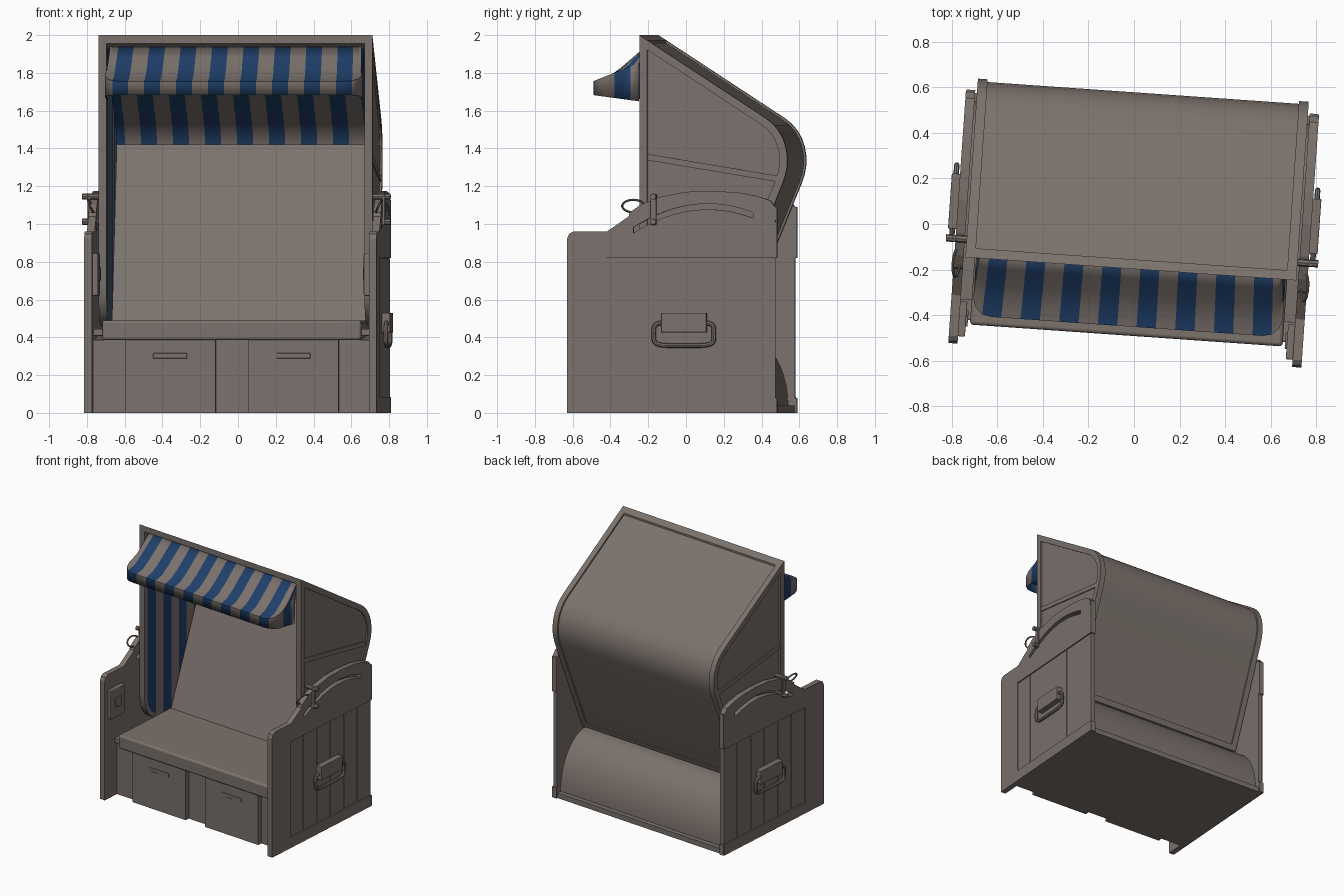
import bpy, bmesh, math
from mathutils import Matrix

if "Cube" in bpy.data.objects:
    bpy.data.objects.remove(bpy.data.objects["Cube"])

TURN = Matrix.Rotation(math.radians(-4), 4, 'Z')   # whole chair is slightly turned


def material(name, rgb):
    m = bpy.data.materials.new(name)
    m.diffuse_color = (*rgb, 1)
    m.use_nodes = True
    m.node_tree.nodes["Principled BSDF"].inputs["Base Color"].default_value = m.diffuse_color
    return m


GREY = material("warm grey", (0.20, 0.168, 0.150))
BLUE = material("stripe blue", (0.014, 0.050, 0.145))


def finish(name, bm, recalc=True):
    if recalc:
        bmesh.ops.recalc_face_normals(bm, faces=bm.faces)
    me = bpy.data.meshes.new(name)
    bm.to_mesh(me)
    bm.free()
    me.materials.append(GREY)
    me.materials.append(BLUE)
    ob = bpy.data.objects.new(name, me)
    bpy.context.collection.objects.link(ob)
    return ob


def smooth(ob, angle=30):
    bpy.ops.object.select_all(action='DESELECT')
    ob.select_set(True)
    bpy.context.view_layer.objects.active = ob
    bpy.ops.object.shade_smooth_by_angle(angle=math.radians(angle))


def sides(mirror):
    return (1, -1) if mirror else (1,)


def prism(name, prof, x0, x1, mirror=False, bevel=0):
    """Extrude a (y, z) profile along x."""
    bm = bmesh.new()
    for s in sides(mirror):
        a = [bm.verts.new((s * x0, y, z)) for y, z in prof]
        b = [bm.verts.new((s * x1, y, z)) for y, z in prof]
        bm.faces.new(a)
        bm.faces.new(b[::-1])
        for i in range(len(a)):
            bm.faces.new((a[i - 1], a[i], b[i], b[i - 1]))
    ob = finish(name, bm)
    if bevel:
        mod = ob.modifiers.new("bevel", 'BEVEL')
        mod.width, mod.segments, mod.limit_method = bevel, 3, 'ANGLE'
    return ob


def box(name, x0, x1, y0, y1, z0, z1, mirror=False, bevel=0):
    return prism(name, [(y0, z0), (y1, z0), (y1, z1), (y0, z1)], x0, x1, mirror, bevel)


def strip(name, outer, inner, x0, x1, closed=False, mirror=False):
    """Solid band between two matching (y, z) paths."""
    bm = bmesh.new()
    for s in sides(mirror):
        st = [[bm.verts.new((s * x, *p)) for x, p in ((x0, o), (x1, o), (x1, i), (x0, i))]
              for o, i in zip(outer, inner)]
        for k in range(0 if closed else 1, len(st)):
            for c in range(4):
                bm.faces.new((st[k - 1][c - 1], st[k - 1][c], st[k][c], st[k][c - 1]))
        if not closed:
            bm.faces.new(st[0])
            bm.faces.new(st[-1])
    return finish(name, bm)


def tube(name, pts, r, cyclic=False):
    """Round bar through points, mirrored to both sides."""
    cu = bpy.data.curves.new(name, 'CURVE')
    cu.dimensions, cu.bevel_depth, cu.bevel_resolution, cu.use_fill_caps = '3D', r, 2, True
    for s in (1, -1):
        sp = cu.splines.new('POLY')
        sp.points.add(len(pts) - 1)
        for p, (x, y, z) in zip(sp.points, pts):
            p.co = (s * x, y, z, 1)
        sp.use_cyclic_u = cyclic
    cu.materials.append(GREY)
    ob = bpy.data.objects.new(name, cu)
    bpy.context.collection.objects.link(ob)
    bpy.ops.object.select_all(action='DESELECT')
    ob.select_set(True)
    bpy.context.view_layer.objects.active = ob
    bpy.ops.object.convert(target='MESH')
    smooth(bpy.context.view_layer.objects.active, 40)


def inset(pts, d):
    """Move a clockwise convex outline inward by d."""
    out, n = [], len(pts)
    norm = []
    for i in range(n):
        (a, b), (c, e) = pts[i], pts[(i + 1) % n]
        l = math.hypot(c - a, e - b)
        norm.append(((e - b) / l, -(c - a) / l))
    for i in range(n):
        p, q = norm[i - 1], norm[i]
        k = d / (1 + p[0] * q[0] + p[1] * q[1])
        out.append((pts[i][0] + k * (p[0] + q[0]), pts[i][1] + k * (p[1] + q[1])))
    return out


def is_blue(x):
    return int((abs(x) + 0.0425) / 0.085) % 2


# --- base with rounded back drum, drawers, seat ---
drum = [(0.2 + 0.29 * math.cos(t), 0.04 + 0.40 * math.sin(t))
        for t in [math.radians(7.5 * k) for k in range(12)]]
smooth(prism("base", [(-0.44, 0), (0.525, 0), (0.525, 0.04)] + drum + [(-0.44, 0.385)], -0.737, 0.737))
box("drawers", 0.087, 0.567, -0.475, -0.43, 0.0, 0.386, True)
box("drawer_grips", 0.237, 0.417, -0.480, -0.47, 0.288, 0.316, True, 0.003)
smooth(box("seat", -0.687, 0.687, -0.49, 0.2, 0.385, 0.49, bevel=0.015))
prism("backrest", [(0.08, 0.47), (0.45, 1.42), (0.53, 1.40), (0.17, 0.47)], -0.675, 0.675)

# --- side panels: recessed planks framed by boards, guide slot cut through ---
top = [(0.527, 1.09), (0.50, 1.125), (0.42, 1.15), (0.33, 1.167),
       (0.19, 1.175), (0.05, 1.17), (-0.09, 1.142), (-0.19, 1.10), (-0.245, 1.06), (-0.25, 1.04),
       (-0.366, 0.96)]
front = [(-0.366, 0.96), (-0.545, 0.96), (-0.567, 0.947), (-0.577, 0.92), (-0.577, 0)]
panels = [prism("side_panels", [(0.527, 0)] + top + front[1:], 0.735, 0.765, True),
          prism("side_frames", [(0.53, 0.82)] + top + front[1:] + [(0.53, 0), (0.53, 0.083), (-0.374, 0.083),
                                                                  (-0.374, 0.82)], 0.764, 0.776, True)]
ys = [-0.225 + 0.635 * k / 24 for k in range(25)]
rail = [(y, 1.092 - 0.8 * (y - 0.17) ** 2) for y in ys]
cutter = strip("guide_slot_cutter", [(y, z + 0.015) for y, z in rail], [(y, z - 0.015) for y, z in rail],
               0.72, 0.80, mirror=True)
cutter.hide_render = True
cutter.hide_viewport = True
cutter.display_type = 'WIRE'
for ob in panels:
    mod = ob.modifiers.new("slot", 'BOOLEAN')
    mod.operation, mod.object = 'DIFFERENCE', cutter
for k in range(6):
    y = -0.373 + k * 0.1505
    box("side_plank", 0.764, 0.769, y, y + 0.1485, 0.085, 0.818, True)
for z0, z1 in ((0, 0.08), (0.82, 1.09)):
    box("rear_batten", 0.735, 0.774, 0.51, 0.537, z0, z1, True)
box("folding_table", 0.705, 0.736, -0.545, -0.39, 0.62, 0.845, True, 0.006)
box("table_hinge", 0.697, 0.736, -0.50, -0.43, 0.70, 0.77, True, 0.004)
box("seat_ledge", 0.68, 0.736, -0.47, -0.38, 0.41, 0.445, True, 0.004)

# --- latch and carry handles ---
box("latch_bar", 0.775, 0.79, -0.133, -0.103, 0.995, 1.16, True, 0.004)
for z in (1.145, 1.012):
    tube("latch_peg", [(0.70, -0.118, z), (0.818, -0.118, z)], 0.016)
ring = [2 * math.pi * k / 28 for k in range(28)]
tube("latch_ring", [(0.765 + 0.015 * math.sin(t), -0.225 + 0.06 * math.cos(t), 1.095 + 0.033 * math.sin(t))
                    for t in ring], 0.006, True)


def power(v):
    return math.copysign(abs(v) ** 0.4, v)


tube("carry_handle", [(0.793, 0.044 + 0.16 * power(math.cos(t)), 0.418 + 0.062 * power(math.sin(t)))
                      for t in ring], 0.012, True)
box("handle_block", 0.765, 0.812, -0.076, 0.166, 0.425, 0.53, True, 0.004)

# --- hood: side walls, rims, crossbars and bent shell ---
hood = [(-0.197, 2.0), (0.475, 1.56), (0.51, 1.532), (0.54, 1.497), (0.563, 1.458), (0.58, 1.41),
        (0.588, 1.36), (0.588, 1.31), (0.58, 1.265), (0.565, 1.218), (0.255, 0.46), (0.0, 0.46),
        (-0.08, 0.475), (-0.145, 0.52), (-0.185, 0.59), (-0.197, 0.67)]
prism("hood_sides", inset(hood, 0.01), 0.688, 0.715, True)
smooth(strip("hood_rims", hood, inset(hood, 0.042), 0.684, 0.727, True, True))
prism("hood_crossbars", [(-0.16, 1.372), (0.55, 1.253), (0.55, 1.22), (-0.16, 1.338)], 0.70, 0.723, True)
smooth(strip("hood_shell", inset(hood, 0.012)[:11], inset(hood, 0.03)[:11], -0.69, 0.69))
prism("hood_top_bar", [(-0.197, 2.0), (-0.155, 1.9725), (-0.155, 1.93), (-0.197, 1.955)], -0.69, 0.69)
prism("hood_bottom_bar", [(0.271, 0.50), (0.255, 0.46), (0.215, 0.46), (0.231, 0.50)], -0.69, 0.69)

# --- striped lining on the inside of the roof and back, blue in the middle ---
bm = bmesh.new()
xs = [-0.684] + [0.0425 * k for k in range(-15, 16, 2)] + [0.684]
grid = [[bm.verts.new((x, *p)) for p in inset(hood, 0.034)[:11]] for x in xs]
for i in range(len(xs) - 1):
    for j in range(10):
        f = bm.faces.new((grid[i][j], grid[i][j + 1], grid[i + 1][j + 1], grid[i + 1][j]))
        f.material_index = 1 - is_blue((xs[i] + xs[i + 1]) / 2)
smooth(finish("roof_lining", bm, False))

# --- striped lining on the inside of the side walls ---
bm = bmesh.new()
for s in (1, -1):
    bm.faces.new([bm.verts.new((s * 0.683, *p)) for p in inset(hood, 0.03)])
for k in range(9):
    bmesh.ops.bisect_plane(bm, geom=bm.verts[:] + bm.edges[:] + bm.faces[:],
                           plane_co=(0, -0.07 + 0.085 * k, 0), plane_no=(0, 1, 0))
bm.normal_update()
for f in bm.faces:
    c = f.calc_center_median_weighted()
    f.material_index = 1 - int(max(0, c.y + 0.155) / 0.085) % 2
    if f.normal.x * c.x > 0:
        f.normal_flip()
finish("side_lining", bm, False)


# --- striped awning with rounded corners ---
def hem(s):
    """Point on the awning outline at arc length s from the middle."""
    a, sg = abs(s), math.copysign(1, s)
    if a <= 0.6:
        return s, -0.45
    if a <= 0.7257:
        t = (a - 0.6) / 0.08
        return sg * (0.6 + 0.08 * math.sin(t)), -0.37 - 0.08 * math.cos(t)
    return sg * 0.68, -0.37 + (a - 0.7257)


bm = bmesh.new()
steps = range(-21, 22)
cols = []
for k in steps:
    x, y = hem(0.0425 * k)
    t = (y + 0.45) / 0.26
    zm = 1.755 + 0.10 * t
    col = [(x, y, 1.683 - 0.035 * t), (x, y, zm)]
    for v, w in ((0.25, 0.10), (0.5, 0.36), (0.75, 0.68), (1, 1)):
        col.append((x * (1 - 0.02 * v), y + (-0.17 - y) * v, zm + (1.94 - zm) * w))
    cols.append([bm.verts.new(c) for c in col])
for i in range(len(cols) - 1):
    s = abs(steps[i] + 0.5) * 0.0425
    for j in range(5):
        f = bm.faces.new((cols[i][j], cols[i + 1][j], cols[i + 1][j + 1], cols[i][j + 1]))
        f.material_index = is_blue(s if s < 0.7 else max(0.66, s - 0.06))
awning = finish("awning", bm, False)
smooth(awning, 50)
awning.modifiers.new("thickness", 'SOLIDIFY').thickness = 0.006

# --- turn the whole chair ---
for ob in bpy.context.scene.objects:
    ob.data.transform(TURN)
